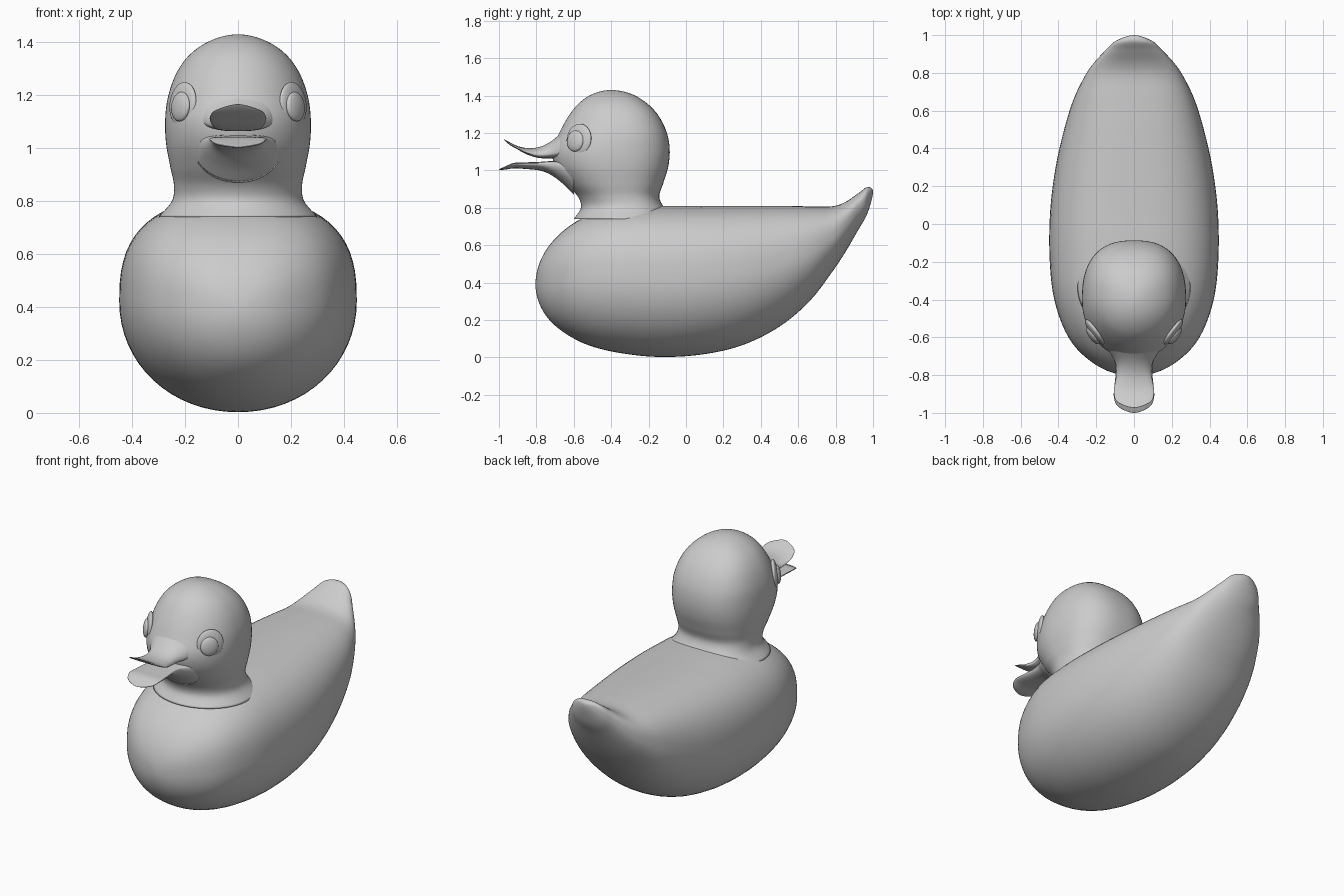
import bpy, bmesh, math
from mathutils import Vector

if "Cube" in bpy.data.objects:
    bpy.data.objects.remove(bpy.data.objects["Cube"])


def smooth_rows(rows, steps):
    """Catmull-Rom through the rows; closed tips are mirrored so they come out round."""
    def beyond(tip, inner):
        if tip[3] == 0:
            return (inner[0], inner[2], inner[1], -inner[3])
        return tuple(2 * a - b for a, b in zip(tip, inner))
    p = [beyond(rows[0], rows[1])] + rows + [beyond(rows[-1], rows[-2])]
    out = []
    for i in range(1, len(p) - 2):
        for k in range(steps):
            t = k / steps
            out.append([0.5 * (2 * b + (c - a) * t + (2 * a - 5 * b + 4 * c - d) * t * t
                        + (3 * b - a - 3 * c + d) * t ** 3)
                        for a, b, c, d in zip(*p[i - 1:i + 3])])
    return out + [list(rows[-1])]


def loft(name, rows, axis, n_hi=2.0, n_lo=2.0, mid=0.5, steps=6, sides=64):
    """rows = (position on axis, high edge, low edge, half width)."""
    bm = bmesh.new()
    rings = []
    for pos, hi, lo, hw in smooth_rows(rows, steps):
        m = lo + (hi - lo) * mid
        ring = []
        for j in range(sides):
            a = 2 * math.pi * j / sides
            c, s = math.cos(a), math.sin(a)
            n = n_hi if s >= 0 else n_lo
            x = hw * math.copysign(abs(c) ** (2 / n), c)
            h = m + (hi - m if s >= 0 else lo - m) * abs(s) ** (2 / n)
            ring.append(bm.verts.new((x, pos, h) if axis == 'y' else (x, h, pos)))
        rings.append(ring)
    for r0, r1 in zip(rings, rings[1:]):
        for j in range(sides):
            k = (j + 1) % sides
            bm.faces.new((r0[j], r0[k], r1[k], r1[j]))
    for ring, row in ((rings[0], rows[0]), (rings[-1], rows[-1])):
        if row[3] > 0:
            bm.faces.new(ring)
    bmesh.ops.remove_doubles(bm, verts=bm.verts, dist=0.0003)
    bmesh.ops.recalc_face_normals(bm, faces=bm.faces)
    for f in bm.faces:
        f.smooth = True
    me = bpy.data.meshes.new(name)
    bm.to_mesh(me)
    bm.free()
    ob = bpy.data.objects.new(name, me)
    bpy.context.collection.objects.link(ob)
    return ob


# body with upturned tail
loft("body", [
    (-0.805, 0.39, 0.39, 0), (-0.785, 0.50, 0.29, 0.12), (-0.73, 0.60, 0.20, 0.225),
    (-0.64, 0.69, 0.125, 0.32), (-0.52, 0.76, 0.065, 0.385), (-0.36, 0.80, 0.025, 0.43),
    (-0.15, 0.81, 0.003, 0.448), (0.08, 0.81, 0.015, 0.443), (0.30, 0.81, 0.065, 0.415),
    (0.50, 0.81, 0.165, 0.37), (0.66, 0.808, 0.30, 0.32), (0.78, 0.808, 0.455, 0.262),
    (0.85, 0.83, 0.56, 0.215), (0.92, 0.877, 0.68, 0.15), (0.97, 0.911, 0.77, 0.095),
    (1.0, 0.885, 0.885, 0)], 'y', n_hi=2.6, n_lo=2.05, mid=0.52)

# head and neck, flared where it meets the body
loft("head", [
    (0.74, -0.06, -0.60, 0.30), (0.80, -0.115, -0.562, 0.25), (0.86, -0.143, -0.578, 0.242),
    (0.93, -0.122, -0.64, 0.256), (1.02, -0.095, -0.70, 0.272), (1.11, -0.087, -0.715, 0.275),
    (1.20, -0.102, -0.678, 0.263), (1.29, -0.145, -0.628, 0.229), (1.36, -0.21, -0.572, 0.175),
    (1.41, -0.295, -0.495, 0.095), (1.43, -0.40, -0.40, 0)], 'z', n_hi=2.5, n_lo=2.0)

# open beak, both halves growing out of the face
loft("upper_beak", [
    (-0.60, 1.28, 1.07, 0.17), (-0.67, 1.20, 1.066, 0.135), (-0.73, 1.15, 1.064, 0.10),
    (-0.79, 1.124, 1.067, 0.093), (-0.85, 1.12, 1.085, 0.102), (-0.90, 1.13, 1.112, 0.106),
    (-0.945, 1.152, 1.138, 0.085), (-0.973, 1.166, 1.166, 0)], 'y', n_lo=2.5, mid=0.3)
loft("lower_beak", [
    (-0.60, 1.05, 0.87, 0.17), (-0.66, 1.05, 0.93, 0.14), (-0.72, 1.05, 0.975, 0.105),
    (-0.78, 1.046, 0.999, 0.097), (-0.86, 1.043, 1.008, 0.104), (-0.92, 1.04, 1.011, 0.106),
    (-0.97, 1.02, 1.004, 0.08), (-1.0, 1.004, 1.004, 0)], 'y', n_hi=3, mid=0.75)


# eyes: a flat raised patch with a pupil, one set per side
def eye_part(name, side, center, size):
    bpy.ops.mesh.primitive_uv_sphere_add(segments=32, ring_count=16, radius=1)
    ob = bpy.context.object
    ob.name = name
    ob.scale = size
    ob.location = (side * center[0], center[1], center[2])
    ob.rotation_mode = 'QUATERNION'
    ob.rotation_quaternion = Vector((side * 0.80, -0.59, 0.10)).to_track_quat('Z', 'Y')
    bpy.ops.object.shade_smooth()


for label, side in (("left", 1), ("right", -1)):
    eye_part("eye_patch_" + label, side, (0.208, -0.572, 1.165), (0.08, 0.085, 0.022))
    eye_part("pupil_" + label, side, (0.217, -0.592, 1.157), (0.053, 0.056, 0.02))
